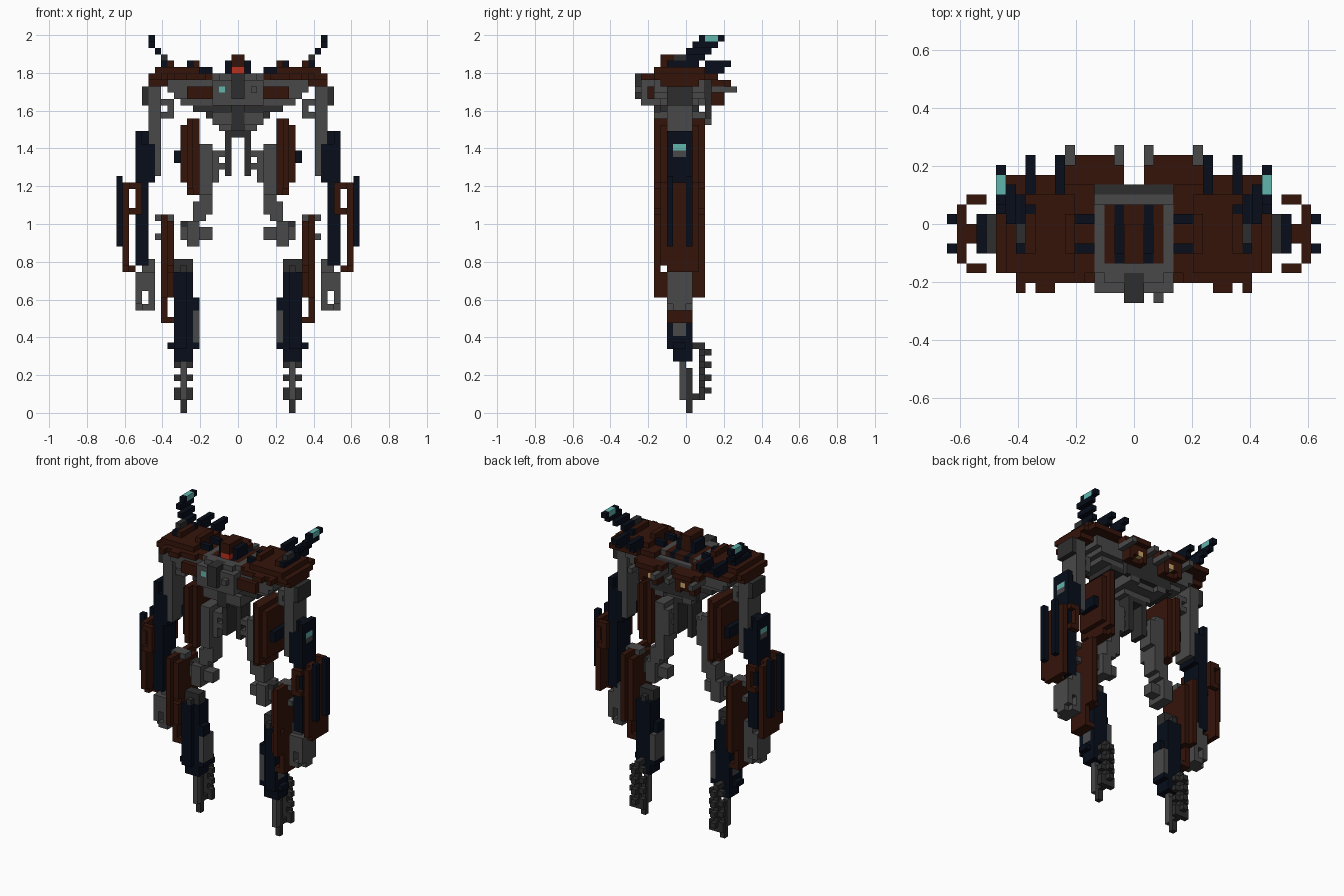
import bpy, bmesh
from mathutils import Vector

if "Cube" in bpy.data.objects:
    bpy.data.objects.remove(bpy.data.objects["Cube"])

V = 2 / 59                                   # block size
COL = {'brown': (.035, .007, .003), 'navy': (.002, .004, .010), 'grey': (.066, .066, .066),
       'dark': (.027, .027, .027), 'teal': (.12, .46, .42), 'red': (.5, .03, .012),
       'amber': (.6, .4, .15)}
NAMES = list(COL)
MATS = []
for n in NAMES:
    m = bpy.data.materials.new(n)
    m.diffuse_color = (*COL[n], 1)
    m.use_nodes = True
    m.node_tree.nodes["Principled BSDF"].inputs["Base Color"].default_value = m.diffuse_color
    MATS.append(m)

# for each direction: four corner offsets, counter-clockwise from outside
SIDES = {(1, 0, 0): ((1, 0, 0), (1, 1, 0), (1, 1, 1), (1, 0, 1)),
         (-1, 0, 0): ((0, 0, 0), (0, 0, 1), (0, 1, 1), (0, 1, 0)),
         (0, 1, 0): ((0, 1, 0), (0, 1, 1), (1, 1, 1), (1, 1, 0)),
         (0, -1, 0): ((0, 0, 0), (1, 0, 0), (1, 0, 1), (0, 0, 1)),
         (0, 0, 1): ((0, 0, 1), (1, 0, 1), (1, 1, 1), (0, 1, 1)),
         (0, 0, -1): ((0, 0, 0), (0, 1, 0), (1, 1, 0), (1, 0, 0))}


def emit(name, cells):
    """Skin the outside of a set of blocks."""
    bm, verts = bmesh.new(), {}
    for c, col in cells.items():
        for d, corners in SIDES.items():
            if (c[0] + d[0], c[1] + d[1], c[2] + d[2]) in cells:
                continue
            q = []
            for o in corners:
                p = (c[0] + o[0], c[1] + o[1], c[2] + o[2])
                if p not in verts:
                    verts[p] = bm.verts.new(Vector(p) * V)
                q.append(verts[p])
            bm.faces.new(q).material_index = NAMES.index(col)
    me = bpy.data.meshes.new(name)
    bm.to_mesh(me)
    bm.free()
    for m in MATS:
        me.materials.append(m)
    bpy.context.collection.objects.link(bpy.data.objects.new(name, me))


def part(name, boxes, joined=False, extra={}):
    """boxes: (colour or None to carve, x0, x1, y0, y1, z0, z1) inclusive, mirrored in x."""
    cells = {}
    for col, a, b, c, d, e, f in boxes:
        for i in range(a, b + 1):
            for j in range(c, d + 1):
                for k in range(e, f + 1):
                    if col:
                        cells[i, j, k] = col
                    else:
                        cells.pop((i, j, k), None)
    other = {(-1 - i, j, k): col for (i, j, k), col in cells.items()}
    if joined:
        emit(name, {**cells, **other, **extra})
    else:
        emit('right_' + name, cells)
        emit('left_' + name, other)


# torso, with a lamp on one side of the chest and a sensor on the other
part('torso', [
    ('grey', 0, 3, -7, 2, 48, 51), ('grey', 4, 10, -5, 2, 50, 51), ('grey', 4, 9, -5, 2, 49, 49),
    ('grey', 4, 8, -4, 1, 48, 48), ('dark', 0, 6, -4, 1, 47, 47), ('grey', 0, 3, -5, 2, 45, 46),
    ('grey', 0, 2, -3, 0, 44, 44), ('dark', 0, 1, -2, 0, 43, 43), ('dark', 0, 0, -5, -5, 44, 47),
    ('dark', 0, 4, 3, 3, 46, 51), ('grey', 3, 3, -5, 1, 52, 52), ('grey', 0, 2, -6, -5, 52, 52),
    ('dark', 0, 0, -8, -6, 49, 52), ('brown', 4, 7, -6, -6, 49, 50), ('brown', 0, 2, -4, 1, 52, 52),
    ('navy', 1, 1, -4, 1, 52, 52)], joined=True,
    extra={(-3, -7, 50): 'teal', (2, -8, 50): 'grey'})

# head
part('head', [('brown', 0, 0, -4, -1, 53, 55), ('red', 0, 0, -4, -4, 53, 53),
              ('navy', 1, 1, -3, -1, 53, 54)], joined=True)

# shoulder caps with fins
part('shoulder_cap', [
    ('brown', 4, 12, -5, 3, 52, 52), ('brown', 5, 11, -6, 2, 52, 52), ('brown', 13, 13, -5, 2, 52, 52),
    ('brown', 6, 12, -5, 2, 53, 53), ('brown', 7, 12, 4, 4, 52, 52), ('brown', 8, 9, -7, -7, 52, 52),
    ('brown', 11, 11, -7, -7, 52, 52), ('brown', 6, 6, -3, 0, 54, 54), ('brown', 10, 10, -3, 0, 54, 54),
    ('brown', 11, 13, -4, 1, 51, 51), ('navy', 4, 5, 0, 0, 52, 53), ('navy', 4, 5, -3, -3, 52, 53),
    ('navy', 7, 7, 3, 6, 54, 54), ('navy', 7, 7, 3, 5, 53, 53),
    ('navy', 10, 10, 3, 6, 54, 54), ('navy', 10, 10, 3, 5, 53, 53)])

# swept antenna horns
part('horn', [
    ('dark', 10, 12, -4, 0, 53, 53), ('navy', 10, 11, -3, 1, 54, 54), ('navy', 11, 11, -2, 2, 55, 55),
    ('navy', 12, 12, 0, 3, 56, 56), ('dark', 11, 11, -2, -1, 55, 55), ('navy', 13, 13, 1, 4, 57, 57),
    ('teal', 13, 13, 3, 4, 58, 58), ('navy', 13, 13, 2, 2, 58, 58), ('navy', 13, 13, 5, 5, 58, 58)])

# back thrusters
part('thruster', [('brown', 2, 5, 4, 6, 51, 51), ('brown', 2, 5, 4, 5, 48, 50),
                  ('brown', 1, 6, 4, 5, 50, 51), ('grey', 1, 1, 4, 7, 50, 50),
                  ('grey', 6, 6, 4, 7, 50, 50), (None, 3, 4, 5, 5, 48, 48),
                  ('amber', 3, 3, 5, 5, 49, 49), ('grey', 2, 3, 3, 3, 45, 46)])

# upper arm and shoulder joint
part('upper_arm', [
    ('grey', 12, 13, -3, 0, 37, 50), ('dark', 14, 14, -3, 0, 48, 50), ('grey', 10, 11, -2, -1, 46, 48),
    (None, 11, 11, -2, -1, 47, 47), ('navy', 13, 15, -3, 0, 36, 41), ('navy', 15, 15, -3, 0, 42, 43),
    ('navy', 14, 14, -2, -1, 42, 43),
    ('teal', 15, 15, -2, -1, 41, 41), ('grey', 15, 15, -2, -1, 40, 40)])

# forearm core, framed shield and outer blades
part('forearm', [('navy', 14, 15, -3, 0, 23, 35), ('brown', 17, 17, -4, 1, 22, 35)]
     + [('brown', 16, 16, j, j2, k, k) for k in (22, 31, 35) for j, j2 in ((-2, -1),)]
     + [('brown', 15, 16, j, j, 31, 31) for j in (-5, 2)]
     + [('brown', 15, 16, j, j, 35, 35) for j in (-5, 2)]
     + [('brown', 15, 15, j, j, 31, 35) for j in (-5, 2)]
     + [(None, 17, 17, -4, -4, 22, 22)]
     + [('navy', 18, 18, j, j, 26, 36) for j in (-3, 0)])

# hand
part('hand', [('grey', 13, 15, -3, 0, 16, 21), ('grey', 13, 14, -2, 0, 22, 23),
              (None, 14, 14, -3, 0, 17, 18), (None, 15, 15, -3, -3, 16, 16), (None, 15, 15, 0, 0, 16, 16)])

# hip rails and thigh frame down to the knee
part('thigh', [
    ('dark', 1, 1, -2, 0, 37, 42), ('grey', 2, 3, -2, -1, 40, 40), ('grey', 2, 3, -2, -1, 38, 38),
    ('grey', 4, 5, -3, 0, 34, 41), ('grey', 3, 3, -2, 0, 36, 40), ('grey', 4, 5, -2, 0, 31, 33),
    ('grey', 5, 6, -2, 0, 30, 32)])
part('knee', [('grey', 6, 7, -3, 0, 26, 29), ('grey', 4, 8, -2, -1, 27, 28), ('dark', 7, 8, -2, -1, 29, 29)])

# thigh armour
part('thigh_plate', [
    ('brown', 7, 7, -5, 2, 35, 45), ('brown', 6, 6, -4, 1, 34, 45), ('brown', 7, 7, -3, 0, 34, 34),
    ('brown', 8, 8, -4, 1, 36, 44), ('navy', 9, 9, -3, 0, 39, 40)])

# calf armour
part('calf_plate', [
    ('brown', 11, 11, -5, 2, 18, 30), ('brown', 10, 10, -4, 1, 18, 29), ('brown', 11, 11, -3, 0, 14, 17),
    ('brown', 10, 10, -3, 0, 14, 14), ('grey', 10, 12, -2, -1, 30, 30), ('grey', 12, 12, -2, -1, 27, 27),
    (None, 10, 11, -4, -4, 22, 22)])

# shin
part('shin', [
    ('navy', 8, 9, -3, 0, 10, 21), ('navy', 7, 7, -2, 0, 10, 21), ('navy', 7, 9, -2, 0, 8, 9),
    ('dark', 7, 9, -2, -1, 22, 23), ('dark', 8, 8, -3, 0, 22, 22),
    ('grey', 6, 6, -2, 0, 11, 15), ('navy', 6, 6, -2, 0, 10, 10), ('navy', 6, 6, -2, -1, 16, 17),
    ('grey', 9, 9, -2, -1, 12, 13), ('navy', 10, 10, -2, -1, 10, 10)])

# foot spike with ribbed heel rail
part('foot', [
    ('grey', 8, 8, -1, -1, 2, 8), ('dark', 8, 8, 0, 0, 0, 6), ('dark', 8, 8, 1, 2, 2, 2),
    ('dark', 8, 8, 2, 2, 2, 10), ('dark', 8, 8, 1, 2, 10, 10), ('dark', 7, 9, 2, 2, 2, 2)]
    + [('dark', 7, 9, 2, 2, k, k) for k in (3, 5, 7, 9)]
    + [('dark', 8, 8, 3, 3, k, k) for k in (3, 5, 7, 9)])
